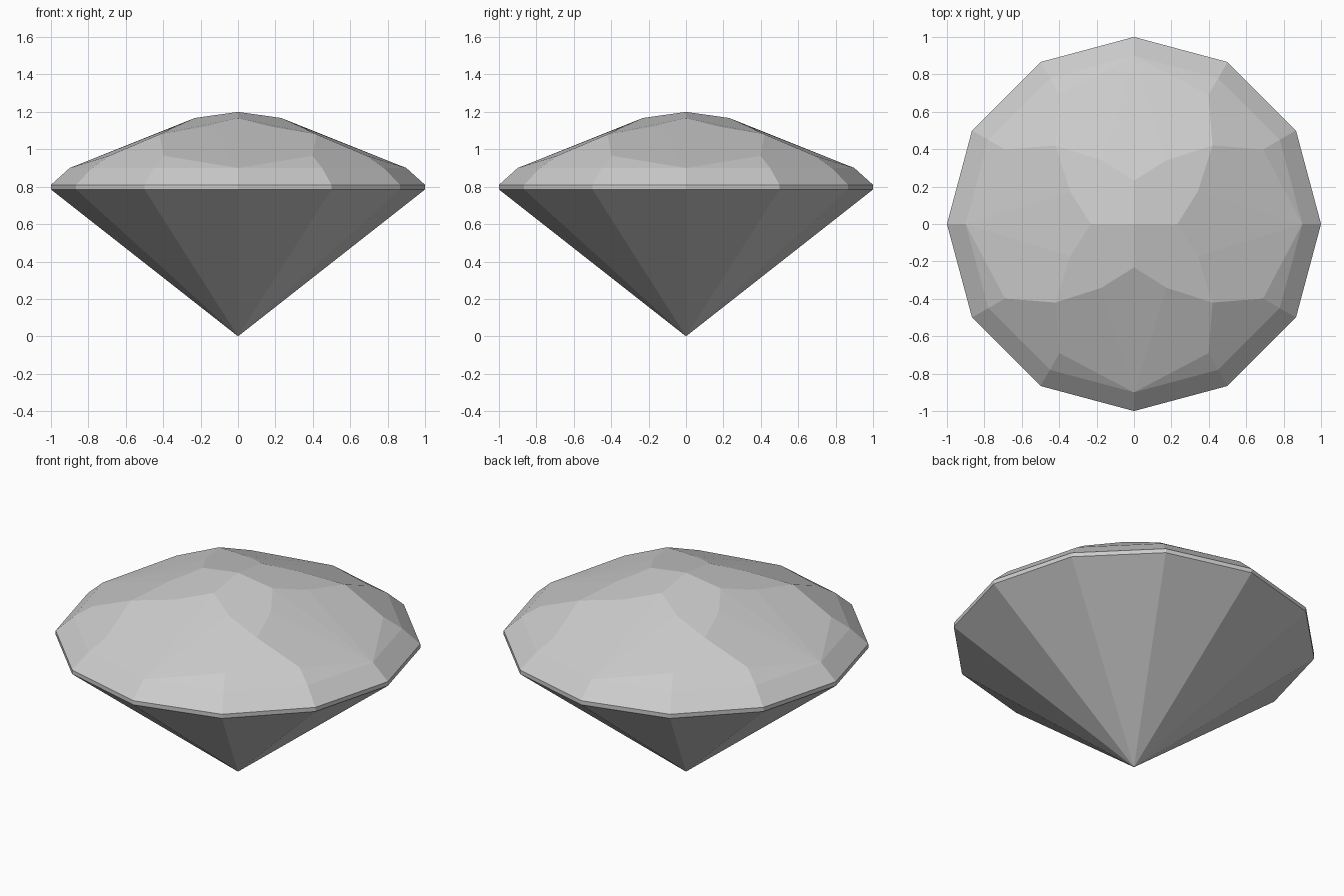
import bpy
import bmesh
from math import cos, sin, pi, radians
from mathutils import Matrix, Vector

cube = bpy.data.objects.get("Cube")
if cube:
    bpy.data.objects.remove(cube)

SIDES = 12
GIRDLE_LOW, GIRDLE_TOP = 0.785, 0.81

stone = bpy.data.materials.new("pale_grey_stone")
stone.use_nodes = True
colour = (0.6, 0.6, 0.6, 1)
stone.diffuse_color = colour
stone.node_tree.nodes["Principled BSDF"].inputs["Base Color"].default_value = colour


def polar(radius, degrees, z):
    a = radians(degrees)
    return Vector((radius * cos(a), radius * sin(a), z))


def finish(name, bm):
    bmesh.ops.remove_doubles(bm, verts=bm.verts, dist=0.002)
    mesh = bpy.data.meshes.new(name)
    bm.to_mesh(mesh)
    bm.free()
    mesh.materials.append(stone)
    obj = bpy.data.objects.new(name, mesh)
    bpy.context.collection.objects.link(obj)


def face(bm, points):
    bm.faces.new([bm.verts.new(p) for p in points])


# Pavilion: pointed lower cone
bm = bmesh.new()
step = 360 / SIDES
for i in range(SIDES):
    a, b = i * step, (i + 1) * step
    face(bm, [(0, 0, 0), polar(1, b, GIRDLE_LOW), polar(1, a, GIRDLE_LOW)])
finish("pavilion", bm)

# Girdle: thin upright band
bm = bmesh.new()
for i in range(SIDES):
    a, b = i * step, (i + 1) * step
    face(bm, [polar(1, a, GIRDLE_LOW), polar(1, b, GIRDLE_LOW),
              polar(1, b, GIRDLE_TOP), polar(1, a, GIRDLE_TOP)])
finish("girdle", bm)

# Crown: facets of one quadrant, turned four times about the axis
apex = Vector((0, 0, 1.2))
star = [polar(0.232, a, 1.167) for a in (0, 90)]
shoulder = [polar(0.383, a, 1.121) for a in (27, 63)]
corner = polar(0.594, 45, 1.08)
kite = [polar(0.797, a, 0.965) for a in (30, 60)]
rim = [polar(0.9, a, 0.9) for a in (0, 30, 60, 90)]
edge = [polar(1, a, GIRDLE_TOP) for a in (0, 30, 60, 90)]

facets = [
    [apex, star[0], shoulder[0], corner, shoulder[1], star[1]],
    [star[0], rim[0], shoulder[0]],
    [shoulder[0], rim[0], kite[0], corner],
    [star[1], shoulder[1], rim[3]],
    [shoulder[1], corner, kite[1], rim[3]],
    [kite[0], rim[0], rim[1]],
    [kite[1], rim[2], rim[3]],
    [corner, kite[0], rim[1], rim[2], kite[1]],
]
facets += [[rim[i], edge[i], edge[i + 1], rim[i + 1]] for i in range(3)]

bm = bmesh.new()
for quarter in range(4):
    turn = Matrix.Rotation(quarter * pi / 2, 3, "Z")
    for points in facets:
        face(bm, [turn @ p for p in points])
finish("crown", bm)
